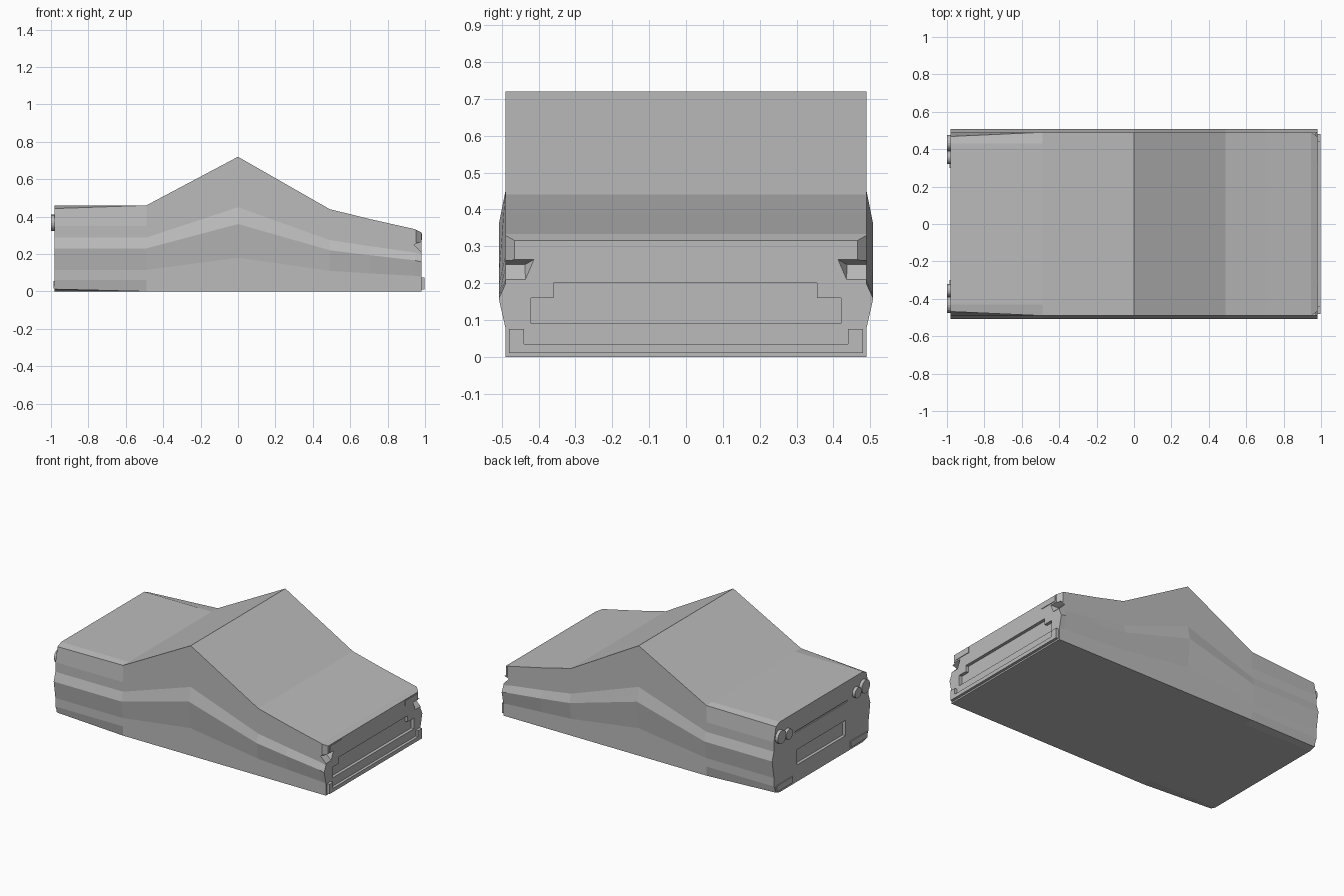
import bpy, bmesh, math
from mathutils import Matrix

if "Cube" in bpy.data.objects:
    bpy.data.objects.remove(bpy.data.objects["Cube"])

grey = bpy.data.materials.new("plain grey")
grey.diffuse_color = (0.5, 0.5, 0.5, 1)
grey.use_nodes = True
grey.node_tree.nodes["Principled BSDF"].inputs["Base Color"].default_value = grey.diffuse_color


def finish(bm, name):
    bmesh.ops.recalc_face_normals(bm, faces=bm.faces[:])
    me = bpy.data.meshes.new(name)
    bm.to_mesh(me)
    bm.free()
    me.materials.append(grey)
    ob = bpy.data.objects.new(name, me)
    bpy.context.collection.objects.link(ob)
    return ob


def loft(name, rings):
    """Skin a list of equal-length closed rings and cap both ends."""
    bm = bmesh.new()
    vs = [[bm.verts.new(p) for p in r] for r in rings]
    n = len(vs[0])
    for a, b in zip(vs, vs[1:]):
        for i in range(n):
            j = (i + 1) % n
            bm.faces.new((a[i], a[j], b[j], b[i]))
    bm.faces.new(vs[0])
    bm.faces.new(vs[-1])
    return finish(bm, name)


def plate(name, outline, x0, x1):
    """Extrude a (y, z) outline along x."""
    return loft(name, [[(x, y, z) for y, z in outline] for x in (x0, x1)])


def rect(y0, y1, z0, z1):
    return [(y0, z0), (y1, z0), (y1, z1), (y0, z1)]


# body shell: the same side profile scaled to the roof height of each station
HALF = [(0, .43), (0, .49), (.13, .49), (.25, .49), (.5, .508),
        (.625, .49), (.76, .49), (1, .49), (1, .43)]


def section(x, h, pinch=False):
    half = [(y, f * h) for f, y in HALF]
    if pinch:                                   # softened tail corners
        half[1], half[7] = (.47, .012), (.468, .443)
    return [(x, y, z) for y, z in half] + [(x, -y, z) for y, z in reversed(half)]


stations = [(-.98, .46, True), (-.49, .46), (0, .72), (.49, .44), (.7, .388),
            (.945, .333), (.98, .316)]
body = loft("car_body", [section(*s) for s in stations])


def cut(cutter):
    cutter.hide_render = True
    cutter.hide_viewport = False
    cutter.display_type = 'WIRE'
    m = body.modifiers.new(cutter.name, 'BOOLEAN')
    m.operation = 'DIFFERENCE'
    m.solver = 'EXACT'
    m.object = cutter


# stepped grille recess, number panel recess and boot slit
grille = [(-.42, .09), (.42, .09), (.42, .16), (.355, .16), (.355, .20),
          (-.36, .20), (-.36, .16), (-.42, .16)]
cut(plate("grille_cutter", grille, .96, 1.05))
cut(plate("rear_panel_cutter", rect(-.25, .25, .11, .21), -1.05, -.96))
cut(plate("boot_slit_cutter", rect(-.27, .27, .325, .335), -1.05, -.972))

for side, s in (("right", -1), ("left", 1)):
    # notch under the nose and clipped nose corner
    inner = [(.94, .437 * s, .25), (1.0, .40 * s, .272), (1.0, .435 * s, .19)]
    outer = [(x, .6 * s, z) for x, _, z in inner]
    cut(loft(side + "_notch_cutter", [inner, outer]))
    clip = [(.99, .457), (.945, .496), (.945, .6), (1.1, .6), (1.1, .457)]
    cut(loft(side + "_corner_cutter",
             [[(x, y * s, z) for x, y in clip] for z in (.262, .5)]))
    # headlamp
    plate(side + "_headlamp", rect(.33 * s, .455 * s, .274, .31), .975, .984)
    # pair of round tail lamps
    for label, y, z, r in (("outer", .434, .367, .043), ("inner", .355, .356, .034)):
        bm = bmesh.new()
        bmesh.ops.create_cone(bm, cap_ends=True, segments=20, radius1=r, radius2=r,
                              depth=.03, matrix=Matrix.Translation((-.985, y * s, z))
                              @ Matrix.Rotation(math.pi / 2, 4, 'Y'))
        finish(bm, f"{side}_{label}_tail_lamp")
    # rear bumper corner
    plate(side + "_rear_bumper_end", rect(.30 * s, .468 * s, .015, .055), -.986, -.97)

# front bumper with raised ends
bumper = [(-.48, .01), (.48, .01), (.48, .075), (.44, .075), (.44, .035),
          (-.44, .035), (-.44, .075), (-.48, .075)]
plate("front_bumper", bumper, .97, .998)
